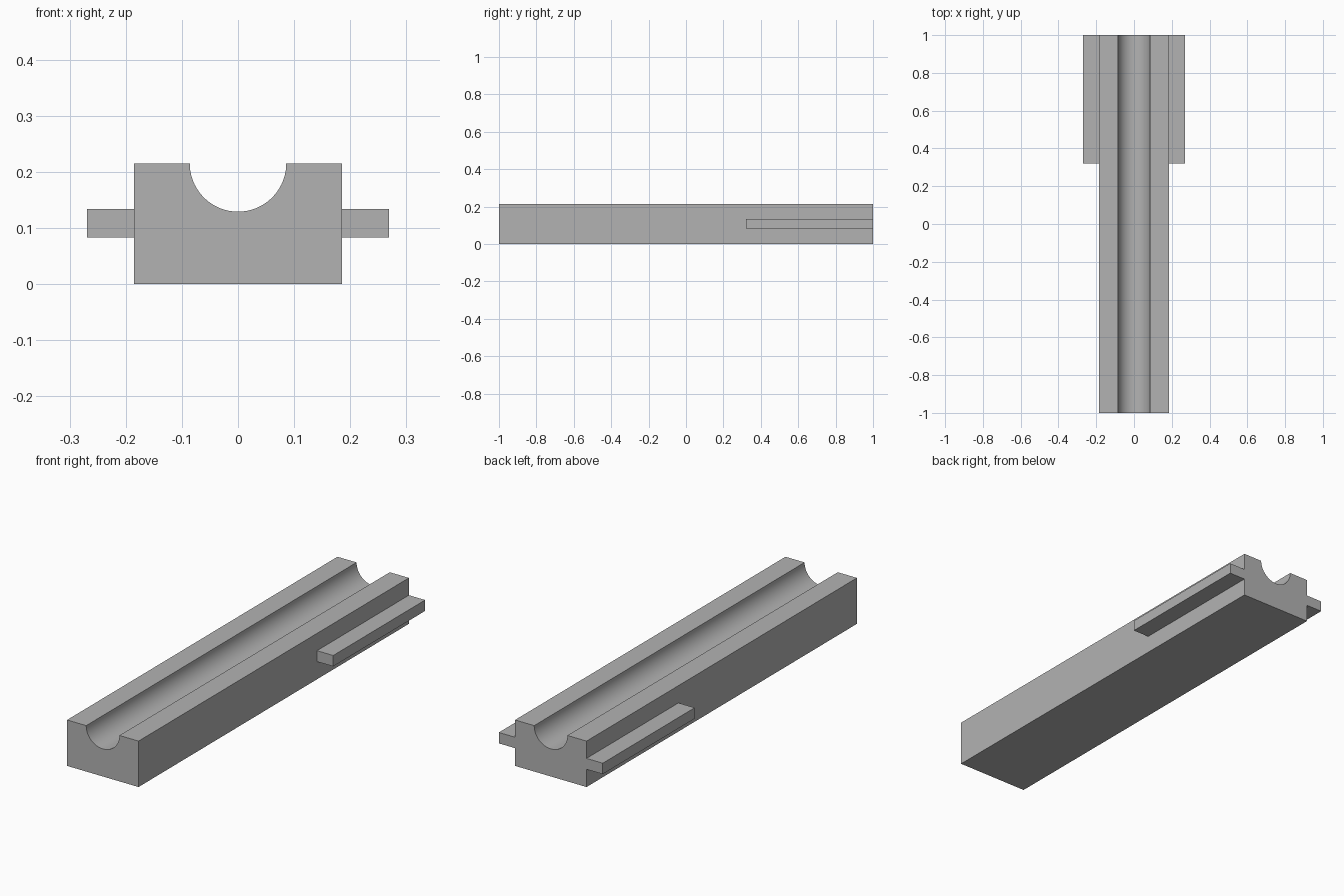
import bpy, bmesh, math

if "Cube" in bpy.data.objects:
    bpy.data.objects.remove(bpy.data.objects["Cube"], do_unlink=True)

# Single plain grey
grey = bpy.data.materials.new("plain_grey")
grey.use_nodes = True
colour = (0.45, 0.45, 0.45, 1)
grey.diffuse_color = colour
grey.node_tree.nodes["Principled BSDF"].inputs["Base Color"].default_value = colour

HALF_WIDTH, HEIGHT = 0.185, 0.215
GROOVE_RADIUS, GROOVE_STEPS = 0.086, 48


def extrude_profile(name, profile, y0, y1):
    """Extrude an x-z outline along y from y0 to y1."""
    bm = bmesh.new()
    face = bm.faces.new([bm.verts.new((x, y0, z)) for x, z in profile])
    new = bmesh.ops.extrude_face_region(bm, geom=[face])["geom"]
    verts = [v for v in new if isinstance(v, bmesh.types.BMVert)]
    bmesh.ops.translate(bm, verts=verts, vec=(0, y1 - y0, 0))
    bmesh.ops.recalc_face_normals(bm, faces=bm.faces)
    mesh = bpy.data.meshes.new(name)
    bm.to_mesh(mesh)
    bm.free()
    mesh.materials.append(grey)
    obj = bpy.data.objects.new(name, mesh)
    bpy.context.collection.objects.link(obj)
    return obj


# Long block with a half-round channel along its top
groove = []
for i in range(GROOVE_STEPS + 1):
    a = math.pi * i / GROOVE_STEPS
    groove.append((-GROOVE_RADIUS * math.cos(a), HEIGHT - GROOVE_RADIUS * math.sin(a)))
outline = [(HALF_WIDTH, HEIGHT), (HALF_WIDTH, 0), (-HALF_WIDTH, 0), (-HALF_WIDTH, HEIGHT)]
block = extrude_profile("grooved_block", outline + groove, -1, 1)
bpy.ops.object.select_all(action="DESELECT")
block.select_set(True)
bpy.context.view_layer.objects.active = block
bpy.ops.object.shade_smooth_by_angle(angle=math.radians(30))

# Side rails at the back end
for name, side in (("left_rail", 1), ("right_rail", -1)):
    inner, outer = side * HALF_WIDTH, side * 0.269
    extrude_profile(name, [(inner, 0.083), (outer, 0.083), (outer, 0.134), (inner, 0.134)], 0.32, 1)
